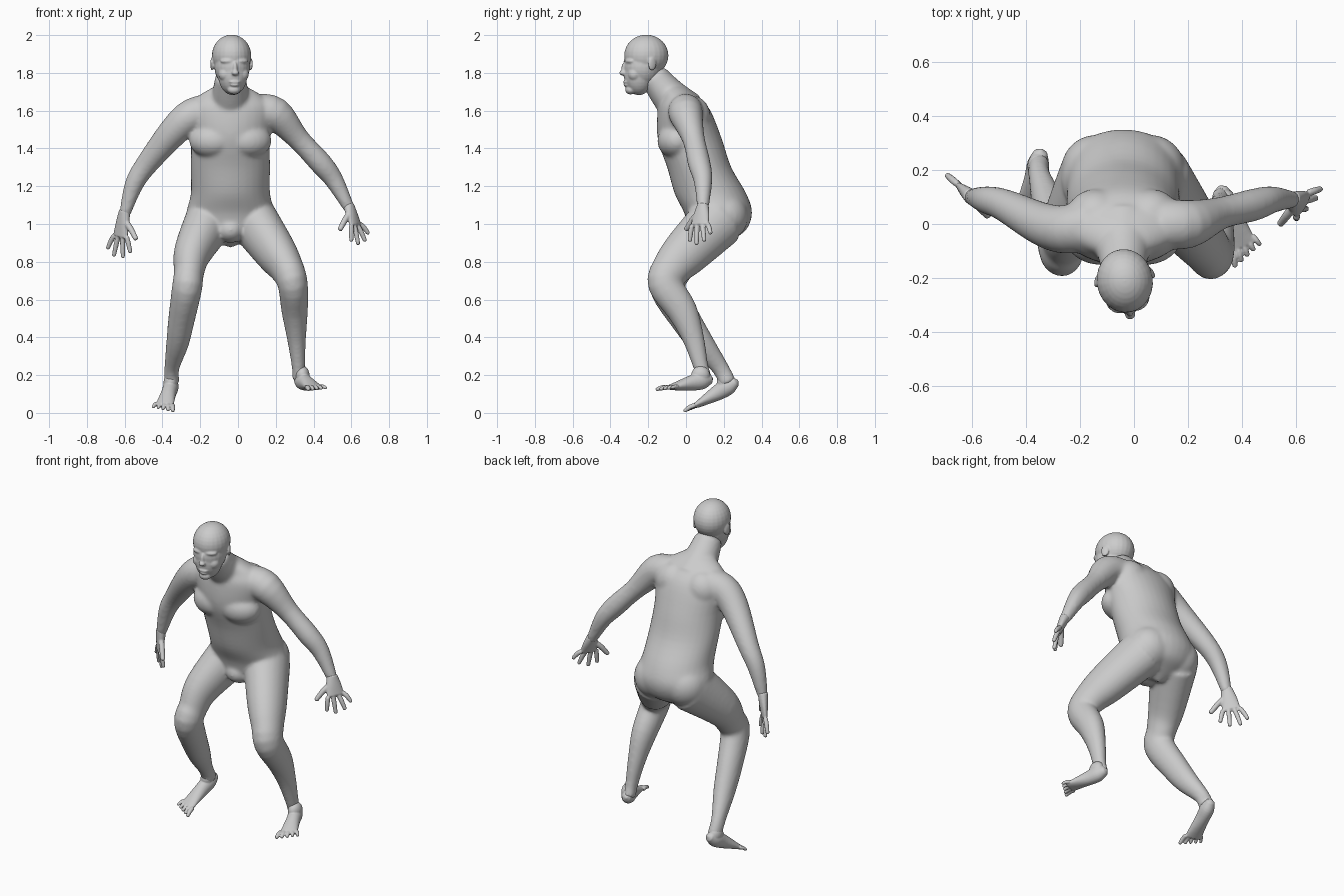
import bpy, bmesh, math
from mathutils import Vector, Matrix

if "Cube" in bpy.data.objects:
    bpy.data.objects.remove(bpy.data.objects["Cube"], do_unlink=True)

GREY = (0.6, 0.6, 0.6, 1)
skin = bpy.data.materials.new("plain grey")
skin.use_nodes = True
skin.diffuse_color = GREY
skin.node_tree.nodes["Principled BSDF"].inputs["Base Color"].default_value = GREY
X, Y, Z = Vector((1, 0, 0)), Vector((0, 1, 0)), Vector((0, 0, 1))
LEFT, RIGHT = 1, -1


def curve_point(before, start, end, after, t):
    """Smooth in-between of two neighbouring sections."""
    bend = before * 2 - start * 5 + end * 4 - after
    twist = start * 3 - before - end * 3 + after
    return start + ((end - before) * t + bend * t * t + twist * t * t * t) / 2


def tube(bm, centres, widths, depths, across=X, level=False, sides=24, steps=4):
    """Loft smooth ellipses along a path; widths are measured along 'across'."""
    rows = [Vector((*centre, width, depth))
            for centre, width, depth in zip(centres, widths, depths)]
    padded = [rows[0], *rows, rows[-1]]
    fine = [curve_point(*padded[i:i + 4], step / steps)
            for i in range(len(rows) - 1) for step in range(steps)]
    fine.append(rows[-1])
    rings = []
    for i, row in enumerate(fine):
        ahead, behind = fine[min(i + 1, len(fine) - 1)], fine[max(i - 1, 0)]
        along = Z if level else (ahead - behind).xyz.normalized()
        wide = (across - along * across.dot(along)).normalized()
        deep = along.cross(wide)
        angles = [math.tau * k / sides for k in range(sides)]
        rings.append([bm.verts.new(row.xyz + wide * math.cos(angle) * row[3]
                                   + deep * math.sin(angle) * row[4]) for angle in angles])
    for low, high in zip(rings, rings[1:]):
        for k in range(sides):
            bm.faces.new((low[k - 1], low[k], high[k], high[k - 1]))
    # Rounded tip on each end
    for ring, end, inner in ((rings[0], fine[0], fine[1]), (rings[-1], fine[-1], fine[-2])):
        outward = (end - inner).xyz.normalized()
        tip = bm.verts.new(end.xyz + outward * min(end[3], end[4]) * 0.6)
        for k in range(sides):
            bm.faces.new((ring[k - 1], ring[k], tip))


def limb(bm, sections, across, depth):
    """Tube through (x, y, z, radius) sections with a constant depth ratio."""
    radii = [section[3] for section in sections]
    tube(bm, [section[:3] for section in sections], radii,
         [radius * depth for radius in radii], across)


def blob(bm, centre, size, turn=0):
    """Ellipsoid muscle or facial feature."""
    place = (Matrix.Translation(centre) @ Matrix.Rotation(turn, 4, "Z")
             @ Matrix.Diagonal((*size, 1)))
    bmesh.ops.create_uvsphere(bm, u_segments=24, v_segments=16, radius=1, matrix=place)


def digit(bm, base, tip, radius, across):
    """Finger or toe with a slight bend in the middle."""
    middle = base.lerp(tip, 0.5) + Z * radius * 0.4
    radii = [radius, radius, radius * 0.8]
    tube(bm, [base, middle, tip], radii, radii, across, sides=12)


def finish(name, bm, voxel, smoothing):
    """Weld the overlapping shapes of one part into a single smooth skin."""
    bmesh.ops.recalc_face_normals(bm, faces=bm.faces)
    mesh = bpy.data.meshes.new(name)
    bm.to_mesh(mesh)
    bm.free()
    mesh.materials.append(skin)
    mesh.shade_smooth()
    part = bpy.data.objects.new(name, mesh)
    bpy.context.collection.objects.link(part)
    weld = part.modifiers.new("weld", "REMESH")
    weld.mode = "VOXEL"
    weld.voxel_size = voxel
    weld.use_smooth_shade = True
    soften = part.modifiers.new("soften", "SMOOTH")
    soften.factor = 0.5
    soften.iterations = smoothing
    return part


def make_hand(name, wrist, knuckles, tips, thumb_tip):
    """Flat palm, four fanned fingers (index to little) and a thumb."""
    bm = bmesh.new()
    wrist, thumb_tip = Vector(wrist), Vector(thumb_tip)
    index, little = map(Vector, knuckles)
    index_tip, little_tip = map(Vector, tips)
    across = little - index
    middle = index.lerp(little, 0.5)
    half = across.length / 2
    tube(bm, [wrist, wrist.lerp(middle, 0.5), middle],
         [half * 0.65, half * 0.95, half * 1.1], [half * 0.6, half * 0.5, half * 0.35], across)
    for i in range(4):
        t = i / 3
        base = index.lerp(little, t)
        reach = (index_tip - index).lerp(little_tip - little, t)
        longer = 1 + math.sin(math.pi * t) / 2
        digit(bm, base, base + reach * longer, half * 0.28, across)
    digit(bm, wrist.lerp(index, 0.4), thumb_tip, half * 0.34, across)
    finish(name, bm, 0.0045, 3)


def make_foot(name, side, heel, ball):
    """Wedge from heel to ball with an instep, then five splayed toes."""
    bm = bmesh.new()
    heel, ball = Vector(heel), Vector(ball)
    forward = (ball - heel).normalized()
    outward = Z.cross(forward).normalized() * side
    half = 0.05
    tube(bm, [heel.lerp(ball, t) for t in (0, 0.2, 0.5, 1)],
         [half * w for w in (0.5, 0.8, 0.8, 1)],
         [half * d for d in (0.5, 0.9, 0.8, 0.3)], outward)
    blob(bm, heel.lerp(ball, 0.25) + Z * half * 0.6, (half * 0.75, half, half))
    for i in range(5):
        spread = i / 2 - 1
        base = ball + outward * half * spread * 0.9 - forward * half * (1 + spread) / 5
        tip = base + forward * half * (1 - spread / 5) + outward * half * spread * 0.25
        digit(bm, base, tip, half * (0.23 - spread * 0.02), outward)
    finish(name, bm, 0.004, 3)


# Trunk: level rings given as (y, z, half width, half depth)
body = bmesh.new()
MIDDLE = -0.04
trunk = [(.17, .92, .11, .08), (.17, .97, .19, .15), (.17, 1.06, .23, .18), (.13, 1.16, .21, .19),
         (.07, 1.3, .21, .17), (.02, 1.45, .21, .17), (-.01, 1.6, .23, .14), (-.03, 1.67, .18, .1),
         (-.06, 1.72, .1, .07)]
tube(body, [(MIDDLE, y, z) for y, z, width, depth in trunk],
     [ring[2] for ring in trunk], [ring[3] for ring in trunk], level=True, sides=32)
for side in (LEFT, RIGHT):
    hip = MIDDLE + side * 0.1
    blob(body, (hip, -.06, 1.44), (.12, .09, .09), side * 0.25)  # chest
    blob(body, (hip, .2, 1.04), (.13, .13, .13))                 # buttock
    blob(body, (hip, .03, 1.57), (.11, .1, .11))                 # shoulder blade
blob(body, (MIDDLE, .08, .97), (.08, .09, .07))                  # groin

# Neck, arms and legs
limb(body, [(MIDDLE, -.01, 1.6, .12), (MIDDLE, -.09, 1.68, .1), (MIDDLE, -.17, 1.78, .08)], X, 0.95)
limb(body, [(.1, 0, 1.6, .09), (.2, 0, 1.58, .09), (.32, .04, 1.45, .06), (.44, .07, 1.32, .06),
            (.51, .09, 1.23, .05), (.59, .09, 1.08, .03)], Y, 1)
limb(body, [(-.16, 0, 1.6, .09), (-.25, -.02, 1.57, .09), (-.34, 0, 1.49, .08), (-.48, .07, 1.32, .06),
            (-.55, .09, 1.21, .05), (-.6, .1, 1.05, .03)], Y, 1)
limb(body, [(.08, .17, 1.02, .13), (.2, 0, .85, .11), (.26, -.08, .76, .09), (.29, -.11, .68, .08),
            (.3, -.02, .54, .07), (.31, .04, .39, .05), (.32, .08, .24, .035), (.32, .1, .18, .035)], X, 1.15)
limb(body, [(-.15, .17, 1.02, .13), (-.24, 0, .85, .1), (-.26, -.07, .74, .08), (-.27, -.1, .66, .08),
            (-.3, 0, .49, .07), (-.32, .08, .37, .06), (-.35, .18, .24, .04), (-.35, .22, .16, .04)], X, 1.15)
finish("body", body, 0.0095, 12)

# Head, modelled about the middle of the skull and then turned a little
head = bmesh.new()
blob(head, (0, 0, 0), (.104, .118, .11))              # skull
blob(head, (0, -.04, -.1), (.078, .08, .11))          # jaw
blob(head, (0, -.02, -.06), (.094, .1, .11))          # face
blob(head, (0, -.11, -.07), (.014, .024, .04))        # nose bridge
blob(head, (0, -.125, -.092), (.02, .02, .014))       # nose tip
blob(head, (0, -.11, -.14), (.03, .014, .008))        # upper lip
blob(head, (0, -.108, -.156), (.026, .014, .008))     # lower lip
blob(head, (0, -.085, -.182), (.035, .028, .024))     # chin
for side in (LEFT, RIGHT):
    blob(head, (side * .04, -.095, -.03), (.036, .02, .013), side * 0.35)  # brow
    blob(head, (side * .036, -.09, -.055), (.02, .017, .01))               # eye
    blob(head, (side * .045, -.07, -.1), (.036, .036, .036))               # cheek
    blob(head, (side * .102, .015, -.045), (.009, .024, .035), side * 0.35)  # ear
head_part = finish("head", head, 0.005, 5)
head_part.location = (-.034, -.21, 1.892)
head_part.rotation_euler.z = math.radians(9)

make_hand("left_hand", (.585, .09, 1.1), [(.6, .03, .99), (.645, .115, 1)],
          [(.6, .02, .91), (.69, .13, .95)], (.54, 0, .97))
make_hand("right_hand", (-.6, .1, 1.07), [(-.59, .08, .93), (-.655, .15, .94)],
          [(-.57, .08, .85), (-.69, .18, .87)], (-.54, .03, .92))
make_foot("left_foot", LEFT, (.32, .13, .18), (.405, -.08, .135))
make_foot("right_foot", RIGHT, (-.345, .265, .165), (-.39, .055, .04))
